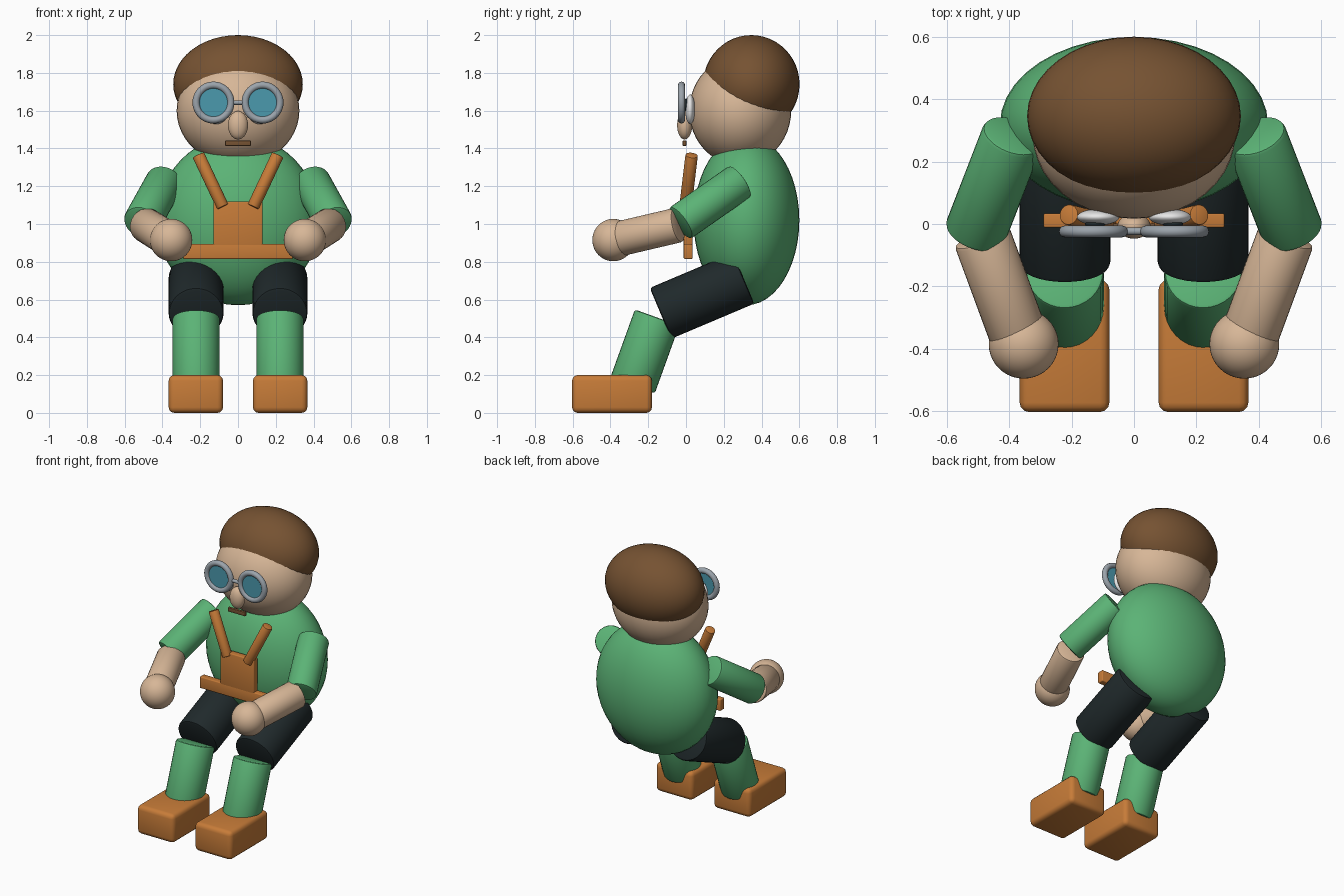
import bpy
import math
from mathutils import Vector

if "Cube" in bpy.data.objects:
    bpy.data.objects.remove(bpy.data.objects["Cube"])


def material(name, rgb):
    m = bpy.data.materials.new(name)
    m.diffuse_color = (*rgb, 1)
    m.use_nodes = True
    m.node_tree.nodes["Principled BSDF"].inputs["Base Color"].default_value = m.diffuse_color
    return m


GREEN = material("green cloth", (0.105, 0.45, 0.18))
ORANGE = material("orange", (0.57, 0.20, 0.04))
SKIN = material("skin", (0.68, 0.47, 0.31))
BROWN = material("brown hair", (0.18, 0.085, 0.032))
DARK = material("dark cloth", (0.014, 0.022, 0.024))
TEAL = material("teal lens", (0.07, 0.32, 0.42))
GREY = material("grey metal", (0.33, 0.37, 0.41))
WHITE = material("eye white", (0.80, 0.80, 0.80))


def finish(name, mat, bevel=0, segments=3):
    ob = bpy.context.object
    ob.name = name
    ob.data.materials.append(mat)
    bpy.ops.object.transform_apply(location=False, rotation=False, scale=True)
    if bevel:
        mod = ob.modifiers.new("bevel", "BEVEL")
        mod.width, mod.segments = bevel, segments
        mod.limit_method = 'ANGLE'
        mod.angle_limit = math.radians(40)
        bpy.ops.object.modifier_apply(modifier=mod.name)
    bpy.ops.object.shade_smooth_by_angle(angle=math.radians(35))
    return ob


def ball(name, centre, radii, mat):
    bpy.ops.mesh.primitive_uv_sphere_add(segments=40, ring_count=24, location=centre)
    bpy.context.object.scale = radii
    return finish(name, mat)


def limb(name, start, end, radius, mat, bevel=0.012):
    a, b = Vector(start), Vector(end)
    bpy.ops.mesh.primitive_cylinder_add(vertices=32, radius=radius, depth=(b - a).length,
                                        location=(a + b) / 2,
                                        rotation=(b - a).to_track_quat('Z', 'Y').to_euler())
    return finish(name, mat, bevel, 2)


def box(name, low, high, mat, bevel):
    a, b = Vector(low), Vector(high)
    bpy.ops.mesh.primitive_cube_add(size=1, location=(a + b) / 2)
    bpy.context.object.scale = b - a
    return finish(name, mat, bevel)


# Body, head and hair
ball("torso", (0, 0.32, 1.02), (0.43, 0.28, 0.45), GREEN)
ball("head", (0, 0.287, 1.6), (0.325, 0.27, 0.29), SKIN)
ball("hair", (0, 0.346, 1.74), (0.343, 0.255, 0.26), BROWN)

# Face
ball("nose", (0, -0.007, 1.523), (0.053, 0.04, 0.075), SKIN)
box("mouth", (-0.068, -0.018, 1.413), (0.068, 0.002, 1.441), BROWN, 0.004)
limb("glasses_bridge", (-0.04, -0.023, 1.643), (0.04, -0.023, 1.643), 0.012, GREY, 0)

# Overalls front
box("belt", (-0.29, -0.012, 0.815), (0.29, 0.034, 0.895), ORANGE, 0.006)
box("bib", (-0.13, -0.012, 0.88), (0.13, 0.034, 1.12), ORANGE, 0.006)

for side, s in (("left", 1), ("right", -1)):
    def p(x, y, z):
        return (s * x, y, z)

    # Glasses and eyes
    ball(side + "_eye", p(0.115, 0.022, 1.607), (0.068, 0.026, 0.078), WHITE)
    ball(side + "_pupil", p(0.125, 0.0, 1.63), (0.033, 0.012, 0.035), DARK)
    bpy.ops.mesh.primitive_torus_add(location=p(0.13, -0.024, 1.643), rotation=(math.pi / 2, 0, 0),
                                     major_radius=0.092, minor_radius=0.019,
                                     major_segments=40, minor_segments=12)
    finish(side + "_glasses_rim", GREY)
    limb(side + "_lens", p(0.13, -0.018, 1.643), p(0.13, -0.03, 1.643), 0.085, TEAL, 0)

    # Strap
    limb(side + "_strap", p(0.21, 0.03, 1.365), p(0.08, -0.003, 1.09), 0.033, ORANGE, 0.005)

    # Arm
    limb(side + "_sleeve", p(0.388, 0.285, 1.225), p(0.51, -0.03, 1.005), 0.1, GREEN)
    limb(side + "_forearm", p(0.488, -0.04, 0.995), p(0.37, -0.36, 0.92), 0.093, SKIN)
    ball(side + "_hand", p(0.354, -0.385, 0.915), (0.112, 0.111, 0.112), SKIN)

    # Leg
    limb(side + "_thigh", p(0.222, 0.305, 0.713), p(0.222, -0.135, 0.527), 0.146, DARK, 0.015)
    limb(side + "_shin", p(0.222, -0.153, 0.505), p(0.222, -0.283, 0.145), 0.125, GREEN)
    x0, x1 = sorted((s * 0.079, s * 0.367))
    box(side + "_shoe", (x0, -0.603, 0), (x1, -0.18, 0.2), ORANGE, 0.03)
